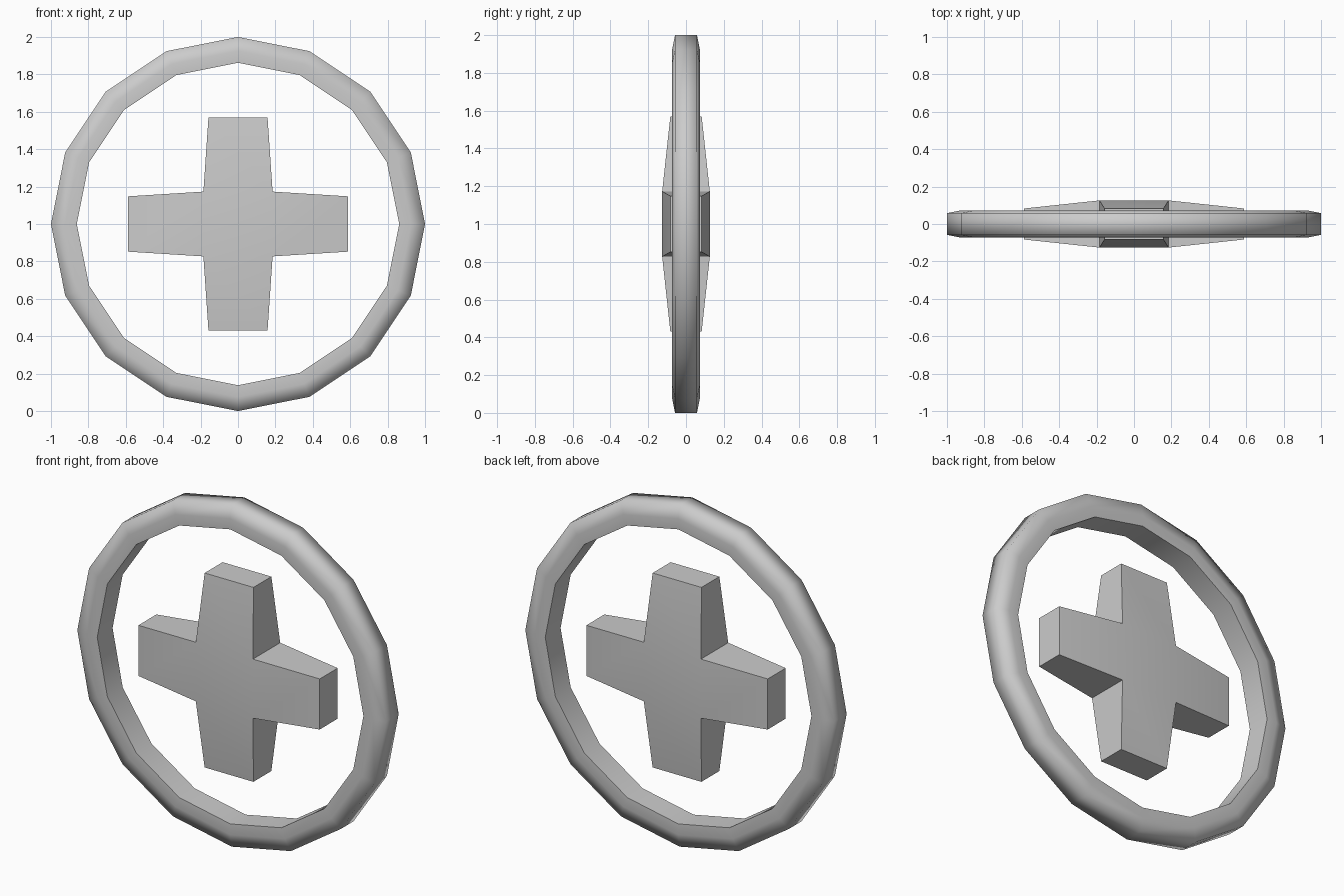
import bpy, bmesh, math

cube = bpy.data.objects.get("Cube")
if cube:
    bpy.data.objects.remove(cube, do_unlink=True)

# Single plain grey material
GREY = (0.6, 0.6, 0.6, 1.0)
mat = bpy.data.materials.new("light grey")
mat.use_nodes = True
mat.diffuse_color = GREY
mat.node_tree.nodes["Principled BSDF"].inputs["Base Color"].default_value = GREY

CENTRE_Z = 1.0


def finish(name, bm, is_sharp):
    """Turn a bmesh into a smooth-shaded object with chosen sharp edges."""
    bmesh.ops.recalc_face_normals(bm, faces=bm.faces)
    for f in bm.faces:
        f.smooth = True
    for e in bm.edges:
        e.smooth = not is_sharp(e)
    mesh = bpy.data.meshes.new(name)
    bm.to_mesh(mesh)
    bm.free()
    mesh.materials.append(mat)
    ob = bpy.data.objects.new(name, mesh)
    ob.location.z = CENTRE_Z
    bpy.context.collection.objects.link(ob)
    return ob


# Outer ring: a flat-backed profile (radius, y) swept round 16 sides
SIDES = 16
INNER = 0.862
half = [(INNER, 0.071), (0.925, 0.073), (1.0, 0.058)]
profile = half + [(r, -y) for r, y in reversed(half)]
bm = bmesh.new()
loops = []
for i in range(SIDES):
    a = math.tau * i / SIDES
    loops.append([bm.verts.new((r * math.cos(a), y, r * math.sin(a)))
                  for r, y in profile])
n = len(profile)
for i in range(SIDES):
    p, q = loops[i], loops[(i + 1) % SIDES]
    for j in range(n):
        k = (j + 1) % n
        bm.faces.new((p[j], p[k], q[k], q[j]))


def inner_rim(e):
    a, b = (v.co for v in e.verts)
    on_inner = all(math.hypot(c.x, c.z) < INNER + 0.01 for c in (a, b))
    return on_inner and abs(a.y - b.y) < 0.01


finish("outer_ring", bm, inner_rim)

# Cross: a central block whose four side faces extrude into tapered arms
ROOT_X, ROOT_Y, ROOT_Z = 0.185, 0.126, 0.173
bm = bmesh.new()
bmesh.ops.create_cube(bm, size=2)
for v in bm.verts:
    v.co.x *= ROOT_X
    v.co.y *= ROOT_Y
    v.co.z *= ROOT_Z
bm.normal_update()
sides = [f for f in bm.faces if abs(f.normal.y) < 0.5]
tips = bmesh.ops.extrude_discrete_faces(bm, faces=sides)["faces"]
for f in tips:
    horizontal = abs(f.normal.x) > 0.5
    for v in f.verts:
        s = [math.copysign(1, c) for c in v.co]
        if horizontal:
            v.co = (0.587 * s[0], 0.083 * s[1], 0.148 * s[2])
        else:
            v.co = (0.158 * s[0], 0.083 * s[1], 0.569 * s[2])
bmesh.ops.remove_doubles(bm, verts=bm.verts, dist=0.0001)
bm.normal_update()
finish("cross", bm, lambda e: e.calc_face_angle(0) > math.radians(30))
